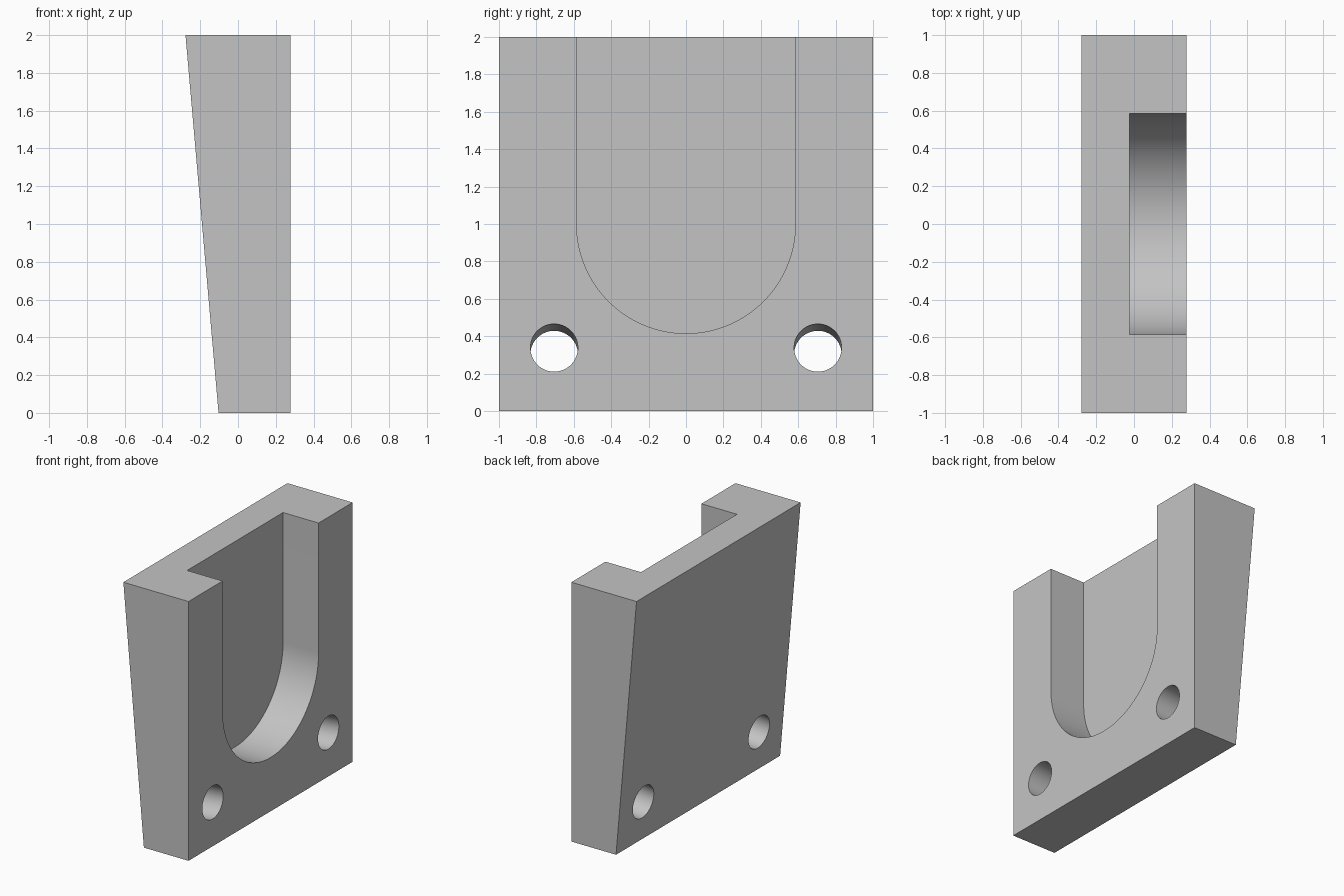
import bpy, bmesh, math
from mathutils import Vector

if "Cube" in bpy.data.objects:
    bpy.data.objects.remove(bpy.data.objects["Cube"], do_unlink=True)

FACE_X = 0.278                               # upright face; the other face leans 5 degrees
LEAN = math.radians(5)
POCKET_R, POCKET_Z, POCKET_X = 0.585, 1.0, -0.025
HOLE_R, HOLE_Y, HOLE_Z = 0.127, 0.705, 0.338

grey = bpy.data.materials.new("plain grey")
grey.use_nodes = True
colour = (0.55, 0.55, 0.55, 1)
grey.diffuse_color = colour
grey.node_tree.nodes["Principled BSDF"].inputs["Base Color"].default_value = colour


def prism(name, points, offset):
    """Extrude a closed outline along an offset vector."""
    bm = bmesh.new()
    face = bm.faces.new([bm.verts.new(p) for p in points])
    side = bmesh.ops.extrude_face_region(bm, geom=[face])["geom"]
    verts = [v for v in side if isinstance(v, bmesh.types.BMVert)]
    bmesh.ops.translate(bm, vec=offset, verts=verts)
    bmesh.ops.recalc_face_normals(bm, faces=bm.faces)
    mesh = bpy.data.meshes.new(name)
    bm.to_mesh(mesh)
    bm.free()
    mesh.materials.append(grey)
    obj = bpy.data.objects.new(name, mesh)
    bpy.context.collection.objects.link(obj)
    return obj


def cut(target, cutter):
    """Subtract a cutter and discard it."""
    cutter.hide_render = True
    bpy.context.view_layer.objects.active = target
    mod = target.modifiers.new("cut", "BOOLEAN")
    mod.operation, mod.solver, mod.object = "DIFFERENCE", "EXACT", cutter
    bpy.ops.object.modifier_apply(modifier=mod.name)
    bpy.data.objects.remove(cutter, do_unlink=True)


# Wedge-shaped block, thicker at the top
foot_x = -FACE_X + 2 * math.tan(LEAN)
outline = [(foot_x, 0), (FACE_X, 0), (FACE_X, 2), (-FACE_X, 2)]
block = prism("wedge_block", [(x, -1, z) for x, z in outline], (0, 2, 0))

# U-shaped pocket, open at the top
steps = 64
arc = [math.pi + math.pi * i / steps for i in range(steps + 1)]
pocket = [(POCKET_X, POCKET_R * math.cos(a), POCKET_Z + POCKET_R * math.sin(a)) for a in arc]
pocket += [(POCKET_X, POCKET_R, 2.2), (POCKET_X, -POCKET_R, 2.2)]
cut(block, prism("pocket_cutter", pocket, (1, 0, 0)))

# Two round holes, square to the leaning face
axis = Vector((math.cos(LEAN), 0, math.sin(LEAN)))
up = Vector((-math.sin(LEAN), 0, math.cos(LEAN)))
for side in (-1, 1):
    centre = Vector((FACE_X, side * HOLE_Y, HOLE_Z)) - axis * 0.7
    ring = []
    for i in range(steps):
        a = math.tau * i / steps
        ring.append(centre + HOLE_R * (Vector((0, math.cos(a), 0)) + up * math.sin(a)))
    cut(block, prism("hole_cutter", ring, axis * 1.0))

# Smooth curved walls with crisp edges
bpy.ops.object.select_all(action="DESELECT")
block.select_set(True)
bpy.context.view_layer.objects.active = block
bpy.ops.object.shade_smooth_by_angle(angle=math.radians(30))
